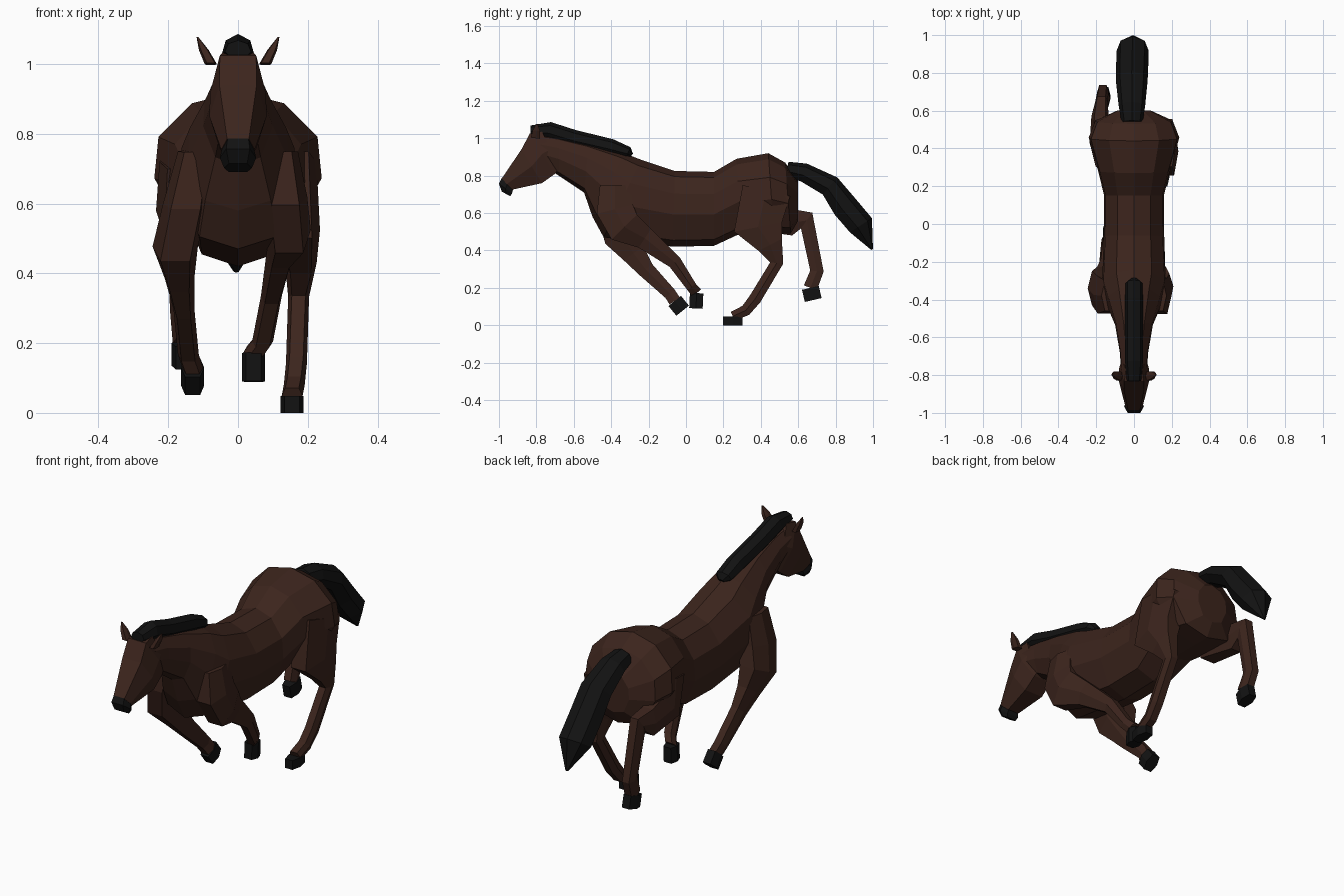
import bpy, bmesh
from mathutils import Vector

if "Cube" in bpy.data.objects:
    bpy.data.objects.remove(bpy.data.objects["Cube"])


def material(name, rgb):
    m = bpy.data.materials.new(name)
    m.diffuse_color = (*rgb, 1)
    m.use_nodes = True
    m.node_tree.nodes["Principled BSDF"].inputs["Base Color"].default_value = m.diffuse_color
    return m


def mirrored(half):
    """Close a half cross-section by mirroring it across the centre line."""
    return half + [(-u, v) for u, v in reversed(half) if u > 0]


COAT = material("brown_coat", (0.045, 0.018, 0.012))
BLACK = material("black_hair_and_hoof", (0.006, 0.006, 0.006))
BARREL = mirrored([(0, 1), (.55, .85), (.95, .4), (1, -.15), (.65, -.83), (0, -1)])
LIMB = mirrored([(.65, 1), (1, 0), (.65, -1)])
HAIR = mirrored([(0, 1), (.75, .6), (1, -.3), (.5, -1)])


def loft(name, rings, profile, mat):
    """Skin rings of (upper y, z, lower y, z, half width, optional centre x)."""
    bm = bmesh.new()
    loops = []
    for y1, z1, y2, z2, w, *x in rings:
        mid = Vector((x[0] if x else 0, (y1 + y2) / 2, (z1 + z2) / 2))
        up = Vector((0, y1 - y2, z1 - z2)) / 2
        loops.append([bm.verts.new(mid + Vector((u * w, 0, 0)) + up * v) for u, v in profile])
    n = len(profile)
    for a, b in zip(loops, loops[1:]):
        for i in range(n):
            j = (i + 1) % n
            bm.faces.new((a[i], a[j], b[j], b[i]))
    bm.faces.new(loops[0])
    bm.faces.new(loops[-1])
    bmesh.ops.recalc_face_normals(bm, faces=bm.faces)
    me = bpy.data.meshes.new(name)
    bm.to_mesh(me)
    bm.free()
    me.materials.append(mat)
    bpy.context.collection.objects.link(bpy.data.objects.new(name, me))


def tube(name, path, profile, mat, xs=(0, 0, 0), width=lambda r: r):
    """Loft along a side-view path of (y, z, radius), sections square to it."""
    pts = [Vector(p[:2]) for p in path]
    last = len(pts) - 1
    knee = min(2, last // 2)
    rings = []
    for i, (y, z, r) in enumerate(path):
        t = Vector((0, 0))
        if i > 0:
            t += (pts[i] - pts[i - 1]).normalized()
        if i < last:
            t += (pts[i + 1] - pts[i]).normalized()
        ny, nz = Vector((-t.y, t.x)).normalized() * r
        if i <= knee:
            x = xs[0] + (xs[1] - xs[0]) * i / max(knee, 1)
        else:
            x = xs[1] + (xs[2] - xs[1]) * (i - knee) / (last - knee)
        rings.append((y + ny, z + nz, y - ny, z - nz, width(r), x))
    loft(name, rings, profile, mat)


def leg(name, path, sole, hoof_r, xs):
    """Leg along its stride pose, ending in a hoof that points at the sole."""
    def width(r):
        return min(max(.65 * r, .03), .065)
    tube(name + "_leg", path, LIMB, COAT, xs, width)
    ankle = (*path[-1][:2], hoof_r)
    tube(name + "_hoof", [ankle, (*sole, hoof_r)], LIMB, BLACK,
         (xs[2],) * 3, lambda r: .033)


# Neck, barrel and rump
loft("body", [
    (-.81, 1.03, -.71, .82, .07),
    (-.68, 1.01, -.68, .80, .075),
    (-.52, .975, -.545, .71, .10),
    (-.33, .92, -.50, .58, .145),
    (-.24, .885, -.44, .47, .17),
    (-.06, .825, -.07, .42, .16),
    (.15, .82, .15, .425, .158),
    (.27, .89, .29, .49, .19),
    (.44, .92, .47, .49, .24),
    (.53, .87, .56, .49, .205),
    (.60, .77, .60, .56, .09)], BARREL, COAT)

# Head and dark muzzle
loft("head", [
    (-.77, 1.035, -.67, .85, .065),
    (-.835, 1.025, -.70, .81, .08),
    (-.88, .94, -.77, .76, .082),
    (-.985, .785, -.93, .725, .048)], LIMB, COAT)
loft("muzzle", [
    (-.985, .787, -.925, .725, .046),
    (-1, .757, -.93, .705, .052),
    (-.985, .715, -.94, .69, .04)], LIMB, BLACK)

# Ears
for side, s in (("left", -1), ("right", 1)):
    tube(side + "_ear", [(-.805, 1, .025), (-.8, 1.04, .02), (-.797, 1.077, .004)],
         LIMB, COAT, (s * .078, s * .098, s * .116), lambda r: r * .7)

# Mane and tail
tube("mane", [(-.832, 1.043, .025), (-.73, 1.04, .047), (-.6, 1, .045),
              (-.4, .953, .043), (-.31, .925, .03), (-.29, .91, .01)],
     HAIR, BLACK, width=lambda r: min(r * 1.5, .047))
tube("tail", [(.54, .835, .04), (.63, .817, .05), (.77, .745, .06),
              (.85, .635, .07), (.935, .535, .07), (.995, .405, .005)],
     HAIR, BLACK, (-.01, -.012, -.005), lambda r: min(r * 1.4, .085))

# Legs
leg("front_right", [(-.38, .75, .08), (-.38, .62, .1), (-.33, .525, .095),
                    (-.22, .465, .06), (-.06, .337, .037), (.03, .205, .028),
                    (.057, .172, .03)], (.053, .09), .036, (.12, .147, .045))
leg("front_left", [(-.38, .75, .08), (-.375, .6, .1), (-.34, .477, .1),
                   (-.28, .385, .065), (-.215, .298, .045), (-.085, .168, .033),
                   (-.06, .13, .033)], (-.018, .078), .043, (-.12, -.18, -.13))
leg("hind_right", [(.43, .72, .13), (.385, .525, .13), (.45, .43, .07),
                   (.485, .333, .035), (.37, .142, .033), (.32, .08, .03),
                   (.25, .048, .026)], (.25, 0), .052, (.16, .18, .155))
leg("hind_left", [(.4, .72, .1), (.43, .58, .1), (.57, .55, .07),
                  (.645, .56, .052), (.7, .29, .036), (.665, .2, .037)],
    (.68, .135), .046, (-.16, -.18, -.157))
